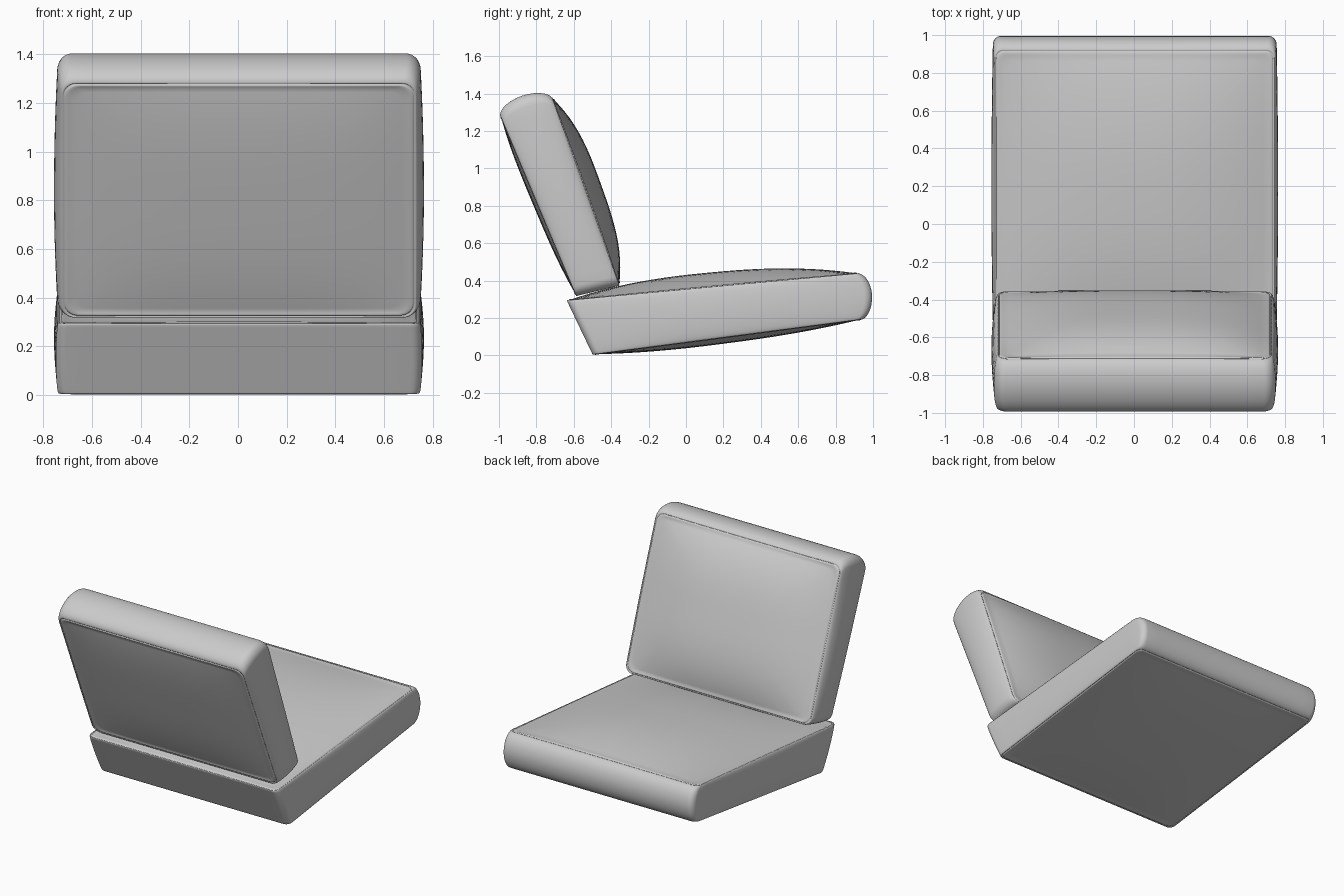
import bpy, bmesh, math
from mathutils import Vector

if "Cube" in bpy.data.objects:
    bpy.data.objects.remove(bpy.data.objects["Cube"])


def outline(hw, hl, r, straight=16, arc=7):
    """Rounded rectangle, counter-clockwise, as (x, l) points."""
    pts = []
    corners = [(1, 1), (-1, 1), (-1, -1), (1, -1)]
    for k, (sx, sl) in enumerate(corners):
        cx, cl = sx * (hw - r), sl * (hl - r)
        for i in range(arc + 1):
            a = math.pi / 2 * (k + i / arc)
            pts.append((cx + r * math.cos(a), cl + r * math.sin(a)))
        nx, nl = corners[(k + 1) % 4]
        a = math.pi / 2 * (k + 1)
        end = (nx * (hw - r) + r * math.cos(a), nl * (hl - r) + r * math.sin(a))
        p = pts[-1]
        for i in range(1, straight):
            f = i / straight
            pts.append((p[0] + (end[0] - p[0]) * f, p[1] + (end[1] - p[1]) * f))
    return pts


def cushion(name, quad, hw, r, dome, side, ends, power):
    """quad: (y, z) of panel 0 start/end and panel 1 start/end."""
    p00, p01, p10, p11 = [Vector(p) for p in quad]
    hl = (p01 - p00).length / 2
    base = outline(hw, hl, r)
    # outward direction of each panel in the side plane
    normals = []
    for a, b, other in ((p00, p01, p10), (p10, p11, p00)):
        d = (b - a).normalized()
        n = Vector((-d.y, d.x))
        normals.append(n if n.dot(a - other) > 0 else -n)

    def place(x, l, t, n):
        v = l / hl
        f = (v + 1) / 2
        p = p00.lerp(p01, f).lerp(p10.lerp(p11, f), t)
        p = p + (normals[0] * (1 - t) + normals[1] * t) * n
        return (x + 0.004, p.x, p.y)

    bm = bmesh.new()
    rings = []

    def panel_ring(t, s, off, lift):
        ring = []
        for x, l in base:
            x, l = x * s * (1 + off / hw), l * s * (1 + off / hl)
            u, v = min(1, abs(x / hw)), min(1, abs(l / hl))
            h = dome[t] * (1 - u ** power) * (1 - v ** power)
            ring.append(bm.verts.new(place(x, l, t, h + lift)))
        return ring

    def band_ring(t):
        arch = (4 * t * (1 - t)) ** 0.6
        ring = []
        for x, l in base:
            v = l / hl
            x *= 1 + side * arch * (1 - 0.5 * v * v) / hw
            l *= 1 + ends[1 if v > 0 else 0] * arch / hl
            ring.append(bm.verts.new(place(x, l, t, 0)))
        return ring

    # domed panel, seam groove and welt for one face
    steps = [(i / 12, 0, 0) for i in range(1, 12)] + [
        (0.96, 0, 0), (1, -0.016, 0.004), (1, -0.011, 0.002),
        (1, -0.008, -0.006), (1, -0.005, 0.002), (1, -0.001, 0.002)]
    rings += [panel_ring(0, *s) for s in steps]
    rings += [band_ring(t) for t in
              (0.015, 0.05, 0.1, 0.18, 0.28, 0.4, 0.5, 0.6, 0.72, 0.82, 0.9, 0.95, 0.985)]
    rings += [panel_ring(1, *s) for s in reversed(steps)]

    count = len(base)
    for a, b in zip(rings, rings[1:]):
        for i in range(count):
            j = (i + 1) % count
            bm.faces.new((a[i], a[j], b[j], b[i]))
    # close both panel centres
    for t, ring in ((0, rings[0]), (1, rings[-1])):
        c = bm.verts.new(place(0, 0, t, dome[t]))
        for i in range(count):
            bm.faces.new((c, ring[i], ring[(i + 1) % count]))
    bmesh.ops.recalc_face_normals(bm, faces=bm.faces)
    for f in bm.faces:
        f.smooth = True
    mesh = bpy.data.meshes.new(name)
    bm.to_mesh(mesh)
    bm.free()
    obj = bpy.data.objects.new(name, mesh)
    bpy.context.collection.objects.link(obj)
    return obj


# Seat cushion: underside first, domed top second
cushion("seat_cushion",
        [(-0.50, 0.006), (0.945, 0.195), (-0.637, 0.292), (0.925, 0.437)],
        hw=0.742, r=0.04, dome=(0.035, 0.08), side=0.017, ends=(0.0, 0.058), power=2.4)

# Back cushion: rear panel first, domed front second
cushion("back_cushion",
        [(-0.585, 0.318), (-0.992, 1.285), (-0.358, 0.372), (-0.718, 1.378)],
        hw=0.727, r=0.055, dome=(0.025, 0.092), side=0.032, ends=(0.0, 0.06), power=3)
